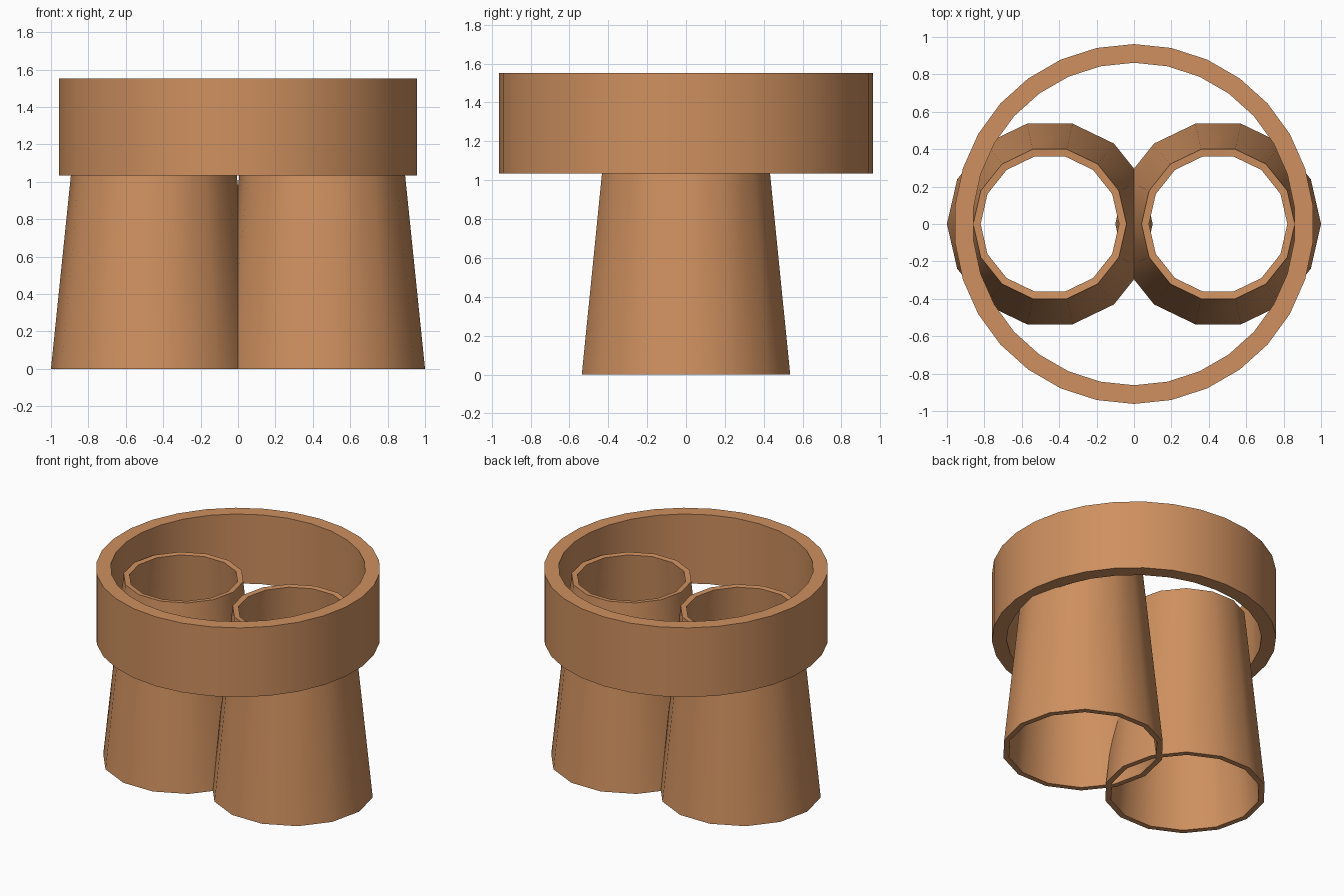
import bpy, bmesh
from math import sin, cos, pi, radians

if "Cube" in bpy.data.objects:
    bpy.data.objects.remove(bpy.data.objects["Cube"])

clay = bpy.data.materials.new("warm_tan")
clay.diffuse_color = (0.62, 0.28, 0.115, 1)
clay.use_nodes = True
clay.node_tree.nodes["Principled BSDF"].inputs["Base Color"].default_value = clay.diffuse_color


def lathe_tube(name, profile, sides, phase, x=0.0):
    """Spin a closed (radius, z) profile around a vertical axis."""
    bm = bmesh.new()
    rings = []
    for i in range(sides):
        a = phase + 2 * pi * i / sides
        rings.append([bm.verts.new((r * cos(a), r * sin(a), z)) for r, z in profile])
    n = len(profile)
    for i in range(sides):
        a, b = rings[i], rings[(i + 1) % sides]
        for j in range(n):
            k = (j + 1) % n
            bm.faces.new((a[j], b[j], b[k], a[k]))
    bmesh.ops.recalc_face_normals(bm, faces=bm.faces)
    mesh = bpy.data.meshes.new(name)
    bm.to_mesh(mesh)
    bm.free()
    mesh.materials.append(clay)
    obj = bpy.data.objects.new(name, mesh)
    obj.location.x = x
    bpy.context.collection.objects.link(obj)
    bpy.ops.object.select_all(action='DESELECT')
    obj.select_set(True)
    bpy.context.view_layer.objects.active = obj
    bpy.ops.object.shade_smooth_by_angle(angle=radians(40))
    return obj


# Wide open band at the top
lathe_tube("waist_band", [(0.962, 1.035), (0.962, 1.552), (0.862, 1.552), (0.862, 1.035)],
           30, pi / 2)

# Two tapered, open tubes that overlap slightly in the middle
for side, sx in (("left", -1), ("right", 1)):
    lathe_tube(side + "_leg", [(0.55, 0.0), (0.41, 1.36), (0.37, 1.356), (0.51, 0.0)],
               14, 0, sx * 0.45)
